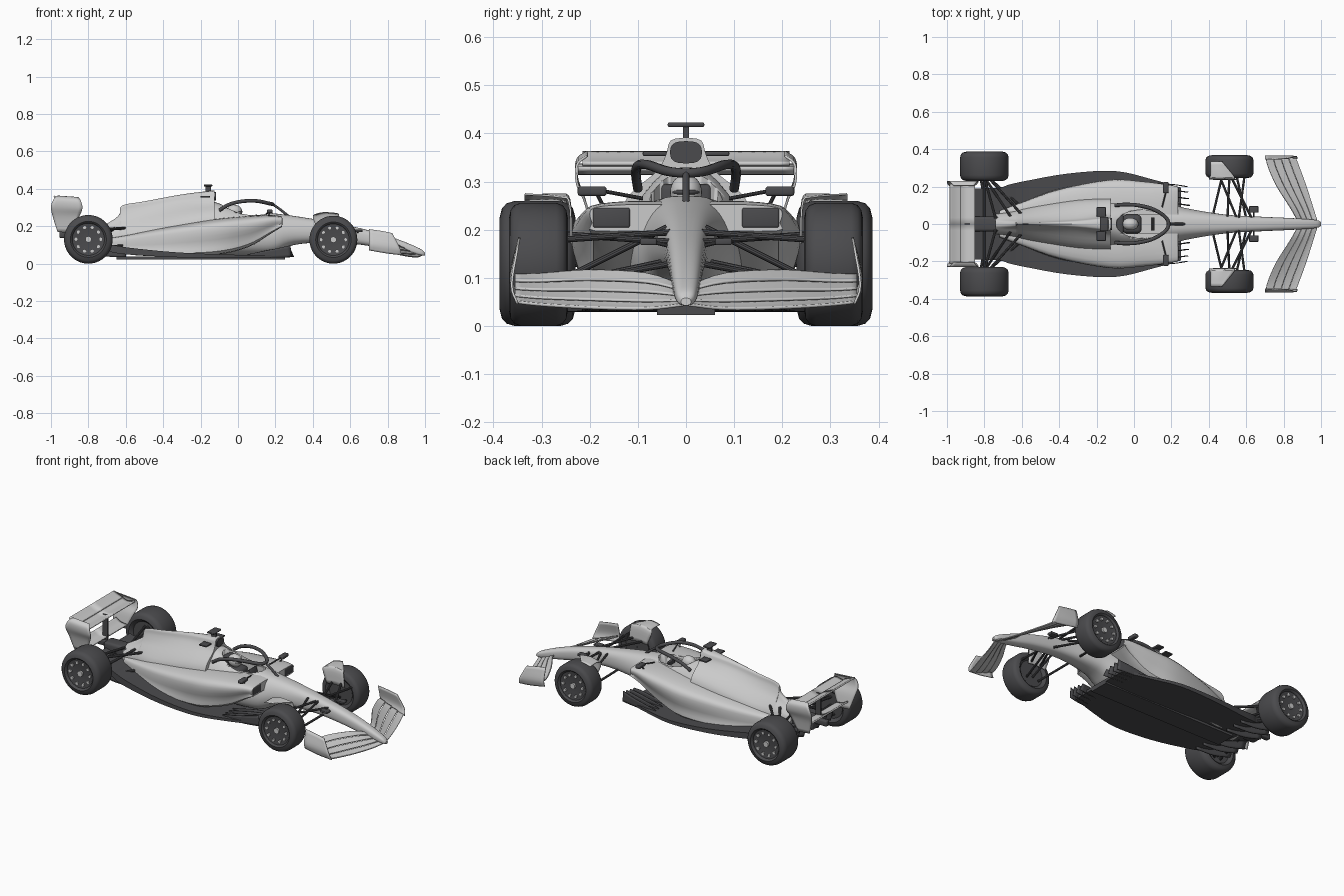
import bpy, bmesh, math
from mathutils import Vector, Matrix
from math import sin, cos, pi, radians

if "Cube" in bpy.data.objects:
    bpy.data.objects.remove(bpy.data.objects["Cube"])

DARK = bpy.data.materials.new("dark")
DARK.diffuse_color = (0.07, 0.07, 0.075, 1)
DARK.use_nodes = True
DARK.node_tree.nodes["Principled BSDF"].inputs["Base Color"].default_value = DARK.diffuse_color


def finish(name, bm, mat=None, mirror=False, thick=0, angle=35):
    bmesh.ops.recalc_face_normals(bm, faces=bm.faces)
    me = bpy.data.meshes.new(name)
    bm.to_mesh(me)
    bm.free()
    o = bpy.data.objects.new(name, me)
    bpy.context.collection.objects.link(o)
    if mat:
        me.materials.append(mat)
    bpy.ops.object.select_all(action='DESELECT')
    o.select_set(True)
    bpy.context.view_layer.objects.active = o
    bpy.ops.object.shade_smooth_by_angle(angle=radians(angle))
    if thick:
        m = o.modifiers.new("solid", 'SOLIDIFY')
        m.thickness, m.offset = thick, 0
    if mirror:
        m = o.modifiers.new("mirror", 'MIRROR')
        m.use_axis = (False, True, False)
    return o


def spline(pts, n):
    """Smooth curve through the points, n steps per span."""
    p = [Vector(q) for q in pts]
    p = [2 * p[0] - p[1]] + p + [2 * p[-1] - p[-2]]
    out = []
    for i in range(1, len(p) - 2):
        a, b, c, d = p[i - 1:i + 3]
        for k in range(n):
            t = k / n
            out.append(0.5 * (2 * b + (c - a) * t + (2 * a - 5 * b + 4 * c - d) * t * t
                              + (3 * b - a - 3 * c + d) * t ** 3))
    return out + [p[-2]]


def skin(name, rows, closed=False, n=4, **kw):
    """Surface through rows of points; closed rows become a capped hull."""
    cols = [spline(c, n) for c in zip(*rows)]
    bm = bmesh.new()
    v = [[bm.verts.new(q) for q in r] for r in zip(*cols)]
    w = len(v[0])
    for i in range(len(v) - 1):
        for j in range(w if closed else w - 1):
            k = (j + 1) % w
            bm.faces.new((v[i][j], v[i][k], v[i + 1][k], v[i + 1][j]))
    if closed:
        bm.faces.new(v[0])
        bm.faces.new(v[-1])
    return finish(name, bm, **kw)


def sheet(name, rows, n=4, **kw):
    return skin(name, [spline(r, n) for r in rows], n=n, **kw)


def box(name, c, s, rot=(0, 0, 0), bevel=0, **kw):
    bm = bmesh.new()
    bmesh.ops.create_cube(bm, size=1, matrix=Matrix.Diagonal((*s, 1)))
    if bevel:
        bmesh.ops.bevel(bm, geom=bm.edges[:], offset=bevel, segments=3, affect='EDGES', profile=0.5)
    for i, ax in enumerate('XYZ'):
        bm.transform(Matrix.Rotation(rot[i], 4, ax))
    bm.transform(Matrix.Translation(c))
    return finish(name, bm, **kw)


def rods(name, pairs, r, **kw):
    """Slim flattened arms between pairs of points."""
    bm = bmesh.new()
    for a, b in pairs:
        a, b = Vector(a), Vector(b)
        m = Matrix.Translation((a + b) / 2) @ (b - a).to_track_quat('Z', 'Y').to_matrix().to_4x4()
        bmesh.ops.create_cone(bm, cap_ends=True, segments=10, radius1=r, radius2=r,
                              depth=(b - a).length, matrix=m)
    return finish(name, bm, mat=DARK, **kw)


def tube(name, pts, r, mat=None):
    cu = bpy.data.curves.new(name, 'CURVE')
    cu.dimensions, cu.bevel_depth, cu.bevel_resolution = '3D', r, 3
    cu.use_fill_caps = True
    s = cu.splines.new('POLY')
    pts = spline(pts, 6)
    s.points.add(len(pts) - 1)
    for q, p in zip(s.points, pts):
        q.co = (*p, 1)
    if mat:
        cu.materials.append(mat)
    o = bpy.data.objects.new(name, cu)
    bpy.context.collection.objects.link(o)


def oval(x, w, zb, zt, taper=0.0, n=2.8, k=32):
    zm, h, ring = (zb + zt) / 2, (zt - zb) / 2, []
    for i in range(k):
        a = 2 * pi * i / k
        c, s = cos(a), sin(a)
        y = w * math.copysign(abs(c) ** (2 / n), c)
        z = math.copysign(abs(s) ** (2 / n), s)
        ring.append((x, y * (1 - taper * max(0, z)), zm + h * z))
    return ring


def symmetric(x, half):
    h = spline([(x, y, z) for y, z in half], 3)
    return h + [Vector((p.x, -p.y, p.z)) for p in h[-2:0:-1]]


# Nose and cockpit tub, with the cockpit opening cut out
tub = skin("nose_and_tub", [oval(*s) for s in (
    (1.0, .010, .043, .058), (.97, .022, .045, .082), (.85, .031, .066, .132), (.7, .038, .095, .178),
    (.5, .049, .115, .222), (.3, .08, .10, .255, .2), (.2, .105, .055, .268, .25), (.1, .12, .045, .278, .25),
    (0, .13, .045, .292, .25), (-.08, .135, .045, .315, .35), (-.14, .135, .045, .335, .5))], closed=True)
bm = bmesh.new()
bmesh.ops.create_cone(bm, cap_ends=True, segments=40, radius1=1, radius2=1, depth=.24,
                      matrix=Matrix.Translation((.04, 0, .31)) @ Matrix.Diagonal((.135, .075, 1, 1)))
cutter = finish("cockpit_cutter", bm, mat=DARK)
cutter.hide_render = True
mod = tub.modifiers.new("cockpit", 'BOOLEAN')
mod.operation, mod.object, mod.solver = 'DIFFERENCE', cutter, 'EXACT'
bpy.context.view_layer.objects.active = tub
bpy.ops.object.modifier_apply(modifier="cockpit")
bpy.data.objects.remove(cutter)

# Engine cover with its spine
skin("engine_cover", [symmetric(x, h) for x, h in (
    (-.125, [(0, .392), (.032, .385), (.042, .355), (.062, .32), (.12, .27), (.14, .2), (.13, .05), (0, .05)]),
    (-.3, [(0, .370), (.016, .362), (.026, .335), (.055, .3), (.11, .245), (.13, .19), (.13, .05), (0, .05)]),
    (-.5, [(0, .333), (.007, .325), (.013, .30), (.035, .26), (.075, .21), (.1, .16), (.1, .05), (0, .05)]),
    (-.62, [(0, .31), (.004, .302), (.008, .28), (.024, .24), (.05, .2), (.072, .15), (.07, .06), (0, .06)]),
    (-.64, [(0, .255), (.01, .25), (.016, .24), (.026, .22), (.05, .19), (.066, .15), (.066, .07), (0, .07)]),
    (-.74, [(0, .19), (.012, .188), (.018, .184), (.028, .175), (.04, .16), (.05, .14), (.05, .08), (0, .08)]),
)], closed=True)

# Sidepods: inlet at the front, undercut, sweeping down to the tail
pods = []
for x, yo, zt, zb, cut in ((.235, .200, .252, .198, .95), (.18, .21, .259, .165, .85), (.05, .226, .253, .09, .8),
                           (-.13, .236, .235, .05, .88), (-.4, .185, .19, .045, .97),
                           (-.6, .115, .15, .06, 1), (-.72, .07, .13, .08, 1)):
    h = zt - zb
    pts = [(.05, zt), (.05 + (yo - .05) * .5, zt), (yo * .94, zt - h * .1), (yo, zt - h * .35),
           (yo * (.5 + cut / 2), zt - h * .7), (yo * cut, zb), (.05, zb)]
    pods.append(spline([(x, y, z) for y, z in pts], 3))
skin("sidepod", pods, closed=True, mirror=True)
box("sidepod_inlet", (.232, .155, .225), (.012, .078, .042), bevel=.005, mat=DARK, mirror=True)

# Floor, rising to the diffuser between the rear wheels
skin("floor", [[(x, -y, a), (x, -y, b), (x, 0, b), (x, y, b), (x, y, a), (x, 0, a)] for x, y, a, b in (
    (.25, .195, .034, .05), (.1, .238, .03, .046), (-.1, .283, .03, .05), (-.35, .27, .035, .062),
    (-.58, .23, .048, .085), (-.67, .21, .06, .1), (-.72, .195, .075, .108), (-.86, .19, .13, .145))],
    closed=True, mat=DARK)
box("plank", (-.2, 0, .03), (.9, .12, .014), mat=DARK)
for i, y in enumerate((.1, .135, .17, .2)):
    sheet(f"floor_fence_{i}", [[(.30 - i * .005, y, .035), (.2, y + .012, .032), (.05, y + .02, .03)],
                               [(.28, y, .08 + i * .006), (.2, y + .012, .08), (.05, y + .02, .05)]],
          thick=.005, mat=DARK, mirror=True)
for i, y in enumerate((.07, .13, .188)):
    sheet(f"diffuser_strake_{i}", [[(-.6, y, .035), (-.72, y, .04), (-.84, y, .07)],
                                   [(-.6, y, .06), (-.72, y, .09), (-.86, y, .14)]],
          thick=.005, mat=DARK, mirror=True)

# Wheels: turned tyre, recessed cover, studs and hub nut
def wheel(name, x, y0, y1, r):
    d, seg = y1 - y0, 56
    prof = [(.02, .12), (.6, .12), (.68, .03), (.74, 0), (.88, .03), (.96, .09), (1, .2), (1, .8),
            (.96, .91), (.88, .97), (.74, 1), (.69, .97), (.66, .92), (.3, .87), (.1, .87), (.02, .87)]
    bm = bmesh.new()
    v = [[bm.verts.new((x + r * a * cos(t), y0 + d * b, r + r * a * sin(t))) for a, b in prof]
         for t in (2 * pi * i / seg for i in range(seg))]
    for i in range(seg):
        for j in range(len(prof) - 1):
            bm.faces.new((v[i][j], v[i][j + 1], v[(i + 1) % seg][j + 1], v[(i + 1) % seg][j]))
    finish(name, bm, mat=DARK, mirror=True)
    bm = bmesh.new()
    for i in range(11):
        t, q, s = (2 * pi * i / 10, .5, .07) if i < 10 else (0, 0, .13)
        bmesh.ops.create_cone(bm, cap_ends=True, segments=14, radius1=r * s, radius2=r * s, depth=.02,
                              matrix=Matrix.Translation((x + r * q * cos(t), y0 + d * .88, r + r * q * sin(t)))
                              @ Matrix.Rotation(pi / 2, 4, 'X'))
    finish(name + "_studs", bm, mirror=True)


wheel("front_wheel", .51, .245, .368, .128)
wheel("rear_wheel", -.80, .23, .387, .130)

# Suspension arms
rods("front_suspension", [
    ((.46, .25, .18), (.55, .03, .195)), ((.59, .25, .18), (.56, .03, .195)), ((.52, .25, .19), (.63, .03, .175)),
    ((.47, .25, .09), (.42, .04, .135)), ((.55, .25, .09), (.6, .03, .13)), ((.51, .25, .1), (.5, .04, .205))],
    .0065, mirror=True)
rods("rear_suspension", [
    ((-.78, .25, .18), (-.60, .05, .19)), ((-.80, .25, .18), (-.74, .03, .175)), ((-.78, .25, .08), (-.58, .07, .1)),
    ((-.82, .25, .08), (-.78, .02, .11)), ((-.8, .25, .09), (-.66, .04, .19)), ((-.8, .25, .13), (-.8, 0, .13))],
    .0075, mirror=True)
box("gearbox", (-.78, 0, .14), (.2, .08, .075), bevel=.015, mat=DARK)
box("rear_light", (-.91, 0, .155), (.09, .032, .035), bevel=.008, mat=DARK)

# Winglets curling over the front tyres
sheet("wheel_winglet", [[(.43, .238, .17), (.49, .238, .175), (.55, .238, .17)],
                        [(.40, .242, .245), (.47, .242, .262), (.54, .242, .255)],
                        [(.41, .262, .262), (.46, .265, .273), (.53, .262, .268)],
                        [(.41, .335, .262), (.44, .335, .27), (.47, .335, .274)]], thick=.004, mirror=True)

# Front wing: four stacked elements swept back from the nose, and endplates
span = [(0, .985, .88, .045, .07), (.08, .96, .838, .036, .1), (.2, .922, .762, .038, .107),
        (.3, .886, .716, .044, .1), (.355, .865, .702, .05, .098)]
for e in range(4):
    f = (e / 4, e / 4 + .125, e / 4 + .235)
    sheet(f"front_wing_element_{e}",
          [[(l + (t - l) * q, y, a + (b - a) * (q ** 1.2) + .003 * e) for q in f] for y, l, t, a, b in span],
          thick=.006, mirror=True)
sheet("front_wing_endplate", [[(.875, .35, .046), (.79, .355, .056), (.70, .355, .072)],
                              [(.865, .362, .085), (.79, .364, .1), (.70, .364, .11)],
                              [(.825, .35, .163), (.77, .348, .174), (.70, .346, .184)]], thick=.005, mirror=True)

# Rear wing: main plane, flap, rolled endplates, beam wing, pylon
def plane(name, a, b, c, y, drop=0.0, th=.008):
    sheet(name, [[(p[0], q, p[1] - d) for p in (a, b, c)] for q, d in ((0, 0), (y * .6, 0), (y, drop))],
          thick=th, mirror=True)


plane("rear_wing_main", (-.85, .328), (-.9, .318), (-.95, .334), .224)
plane("rear_wing_flap", (-.925, .336), (-.955, .346), (-.985, .360), .215)
plane("beam_wing", (-.88, .19), (-.92, .195), (-.955, .215), .192)
sheet("rear_wing_endplate", [[(a, y, z), ((a + b) / 2, y, z2 + (z - z2) / 2), (b, y, z2)] for a, b, y, z, z2 in (
    (-.855, -.965, .205, .354, .362), (-.84, -.985, .226, .335, .345), (-.832, -1.0, .226, .295, .305),
    (-.85, -.99, .207, .25, .25), (-.89, -.965, .192, .165, .17))], thick=.005, mirror=True)
box("rear_wing_pylon", (-.89, 0, .24), (.035, .01, .17), mat=DARK)

# Halo, helmet, headrest and wheel
half = [(-.1, .1, .285), (-.05, .104, .315), (.02, .1, .333), (.1, .08, .335), (.165, .04, .322)]
tube("halo_ring", half + [(.185, 0, .318)] + [(x, -y, z) for x, y, z in half[::-1]], .010, DARK)
tube("halo_pillar", [(.185, 0, .318), (.225, 0, .29), (.275, 0, .25)], .007, DARK)
for nm, s, mt, dx in (("helmet", (.042, .033, .037), None, 0), ("visor", (.038, .031, .012), DARK, .007)):
    bm = bmesh.new()
    bmesh.ops.create_uvsphere(bm, u_segments=28, v_segments=16, radius=1,
                              matrix=Matrix.Translation((-.02 + dx, 0, .278)) @ Matrix.Diagonal((*s, 1)))
    finish(nm, bm, mat=mt)
box("headrest", (-.075, 0, .26), (.04, .11, .07), bevel=.012, mat=DARK)
box("driver_torso", (-.01, 0, .215), (.1, .1, .06), bevel=.02, mat=DARK)
box("steering_wheel", (.1, 0, .245), (.012, .07, .035), rot=(0, -.3, 0), bevel=.004, mat=DARK)

# Air intake, cameras and mirrors
skin("air_intake", [oval(-.118, .033, .338, .384), oval(-.13, .033, .338, .384)], closed=True, mat=DARK)
box("camera_mast", (-.16, 0, .4), (.03, .012, .04), mat=DARK)
box("top_camera", (-.16, 0, .418), (.045, .076, .01), bevel=.004, mat=DARK)
box("side_camera", (-.175, .065, .358), (.05, .05, .009), bevel=.003, mat=DARK, mirror=True)
box("nose_camera", (.64, .078, .175), (.05, .035, .014), bevel=.004, mat=DARK, mirror=True)
rods("nose_camera_stalk", [((.64, .03, .165), (.64, .07, .175))], .004, mirror=True)
box("mirror", (.17, .195, .28), (.03, .06, .02), bevel=.006, mat=DARK, mirror=True)
rods("mirror_stalk", [((.17, .185, .275), (.16, .17, .245)), ((.17, .17, .28), (.15, .09, .265))], .004, mirror=True)
